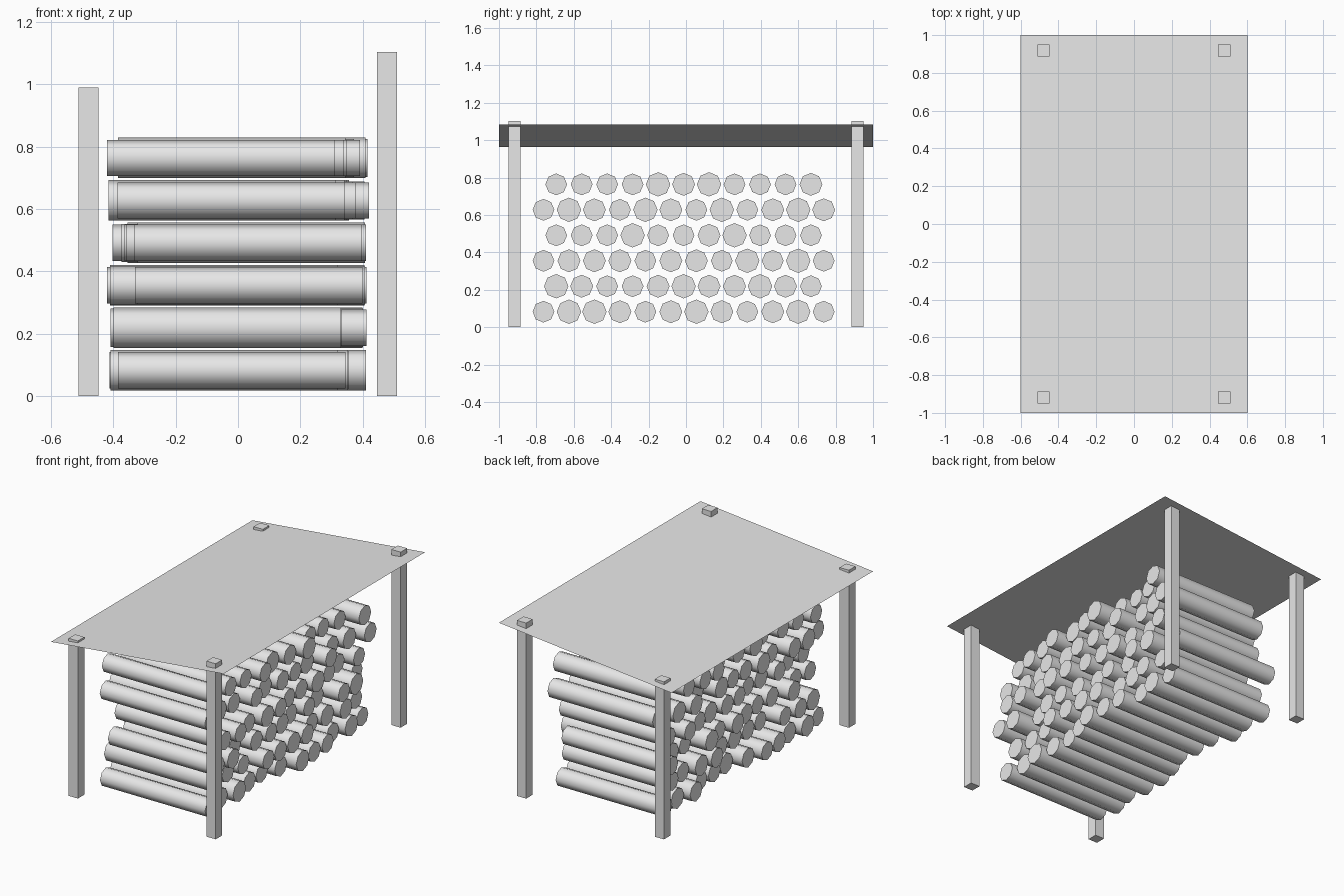
import bpy, math, random

random.seed(4)
if "Cube" in bpy.data.objects:
    bpy.data.objects.remove(bpy.data.objects["Cube"], do_unlink=True)

# Single pale grey material
grey = bpy.data.materials.new("pale_grey")
grey.use_nodes = True
grey.diffuse_color = (0.8, 0.8, 0.8, 1)
grey.node_tree.nodes["Principled BSDF"].inputs["Base Color"].default_value = (0.8, 0.8, 0.8, 1)


def finish(name):
    ob = bpy.context.object
    ob.name = name
    ob.data.materials.append(grey)
    return ob


# Corner posts: the left pair is taller, carrying the sloped roof
POST = 0.064
for side, x, height in (("right", -0.48, 0.99), ("left", 0.478, 1.103)):
    for end, y in (("front", -0.918), ("back", 0.918)):
        bpy.ops.mesh.primitive_cube_add(size=1, location=(x, y, height / 2))
        bpy.context.object.scale = (POST, POST, height)
        finish(f"{end}_{side}_post")

# Thin sloping roof sheet
LOW, HIGH = 0.963, 1.083
bpy.ops.mesh.primitive_plane_add(size=2, location=(0, 0, (LOW + HIGH) / 2))
roof = finish("roof_sheet")
for v in roof.data.vertices:
    v.co.z = v.co.x * (HIGH - LOW) / 2
    v.co.x *= 0.6

# Stacked logs, bottom row first: thickness letters, slide of first and last log
RADIUS = {"S": 0.058, "M": 0.061, "L": 0.065}
LENGTH, STEP = 0.73, 0.1362
ROWS = [
    ("SLLMSMLMSMLS", -0.02, -0.015),
    ("LMSSMLMMLMS", -0.035, -0.01),
    ("SMMMSMMSLSLS", 0.035, -0.055),
    ("SSSLSSMLSSS", 0.033, 0.01),
    ("SLMSLMSLSMLM", -0.022, 0.04),
    ("SSSSLMLSSSM", -0.055, 0.05),
]
for row, (sizes, first, last) in enumerate(ROWS):
    start = -0.762 + (row % 2) * STEP / 2
    for i, size in enumerate(sizes):
        slide = random.uniform(-0.055, 0.055)
        if i == 0:
            slide = first
        elif i == len(sizes) - 1:
            slide = last
        bpy.ops.mesh.primitive_cylinder_add(
            vertices=8, radius=RADIUS[size], depth=LENGTH,
            location=(slide, start + i * STEP, 0.083 + row * STEP),
            rotation=(0, math.pi / 2, 0))
        finish(f"log_row{row + 1}_{i + 1}")
        bpy.ops.object.shade_smooth_by_angle(angle=math.radians(60))
